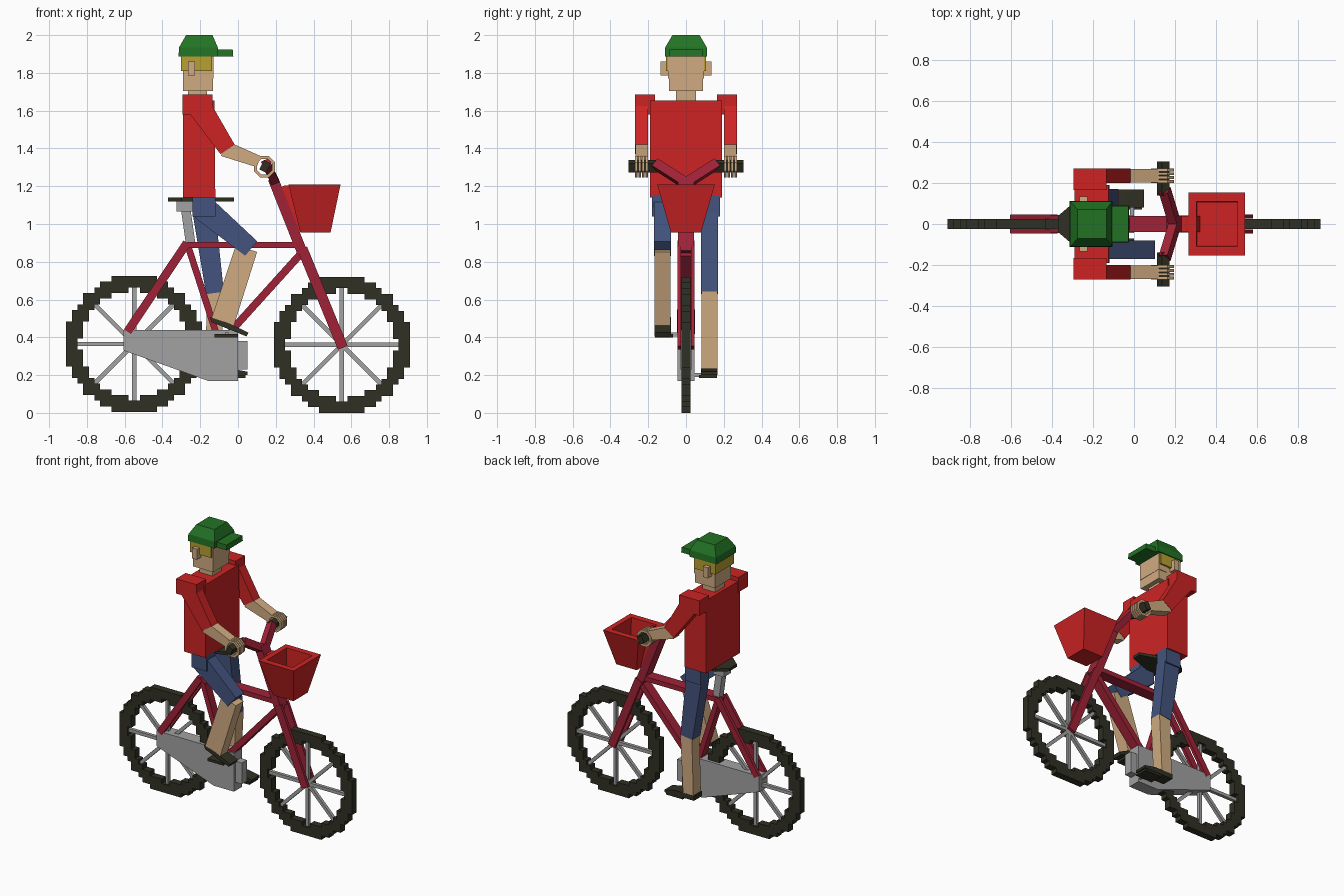
import bpy, bmesh, math
from mathutils import Vector

if "Cube" in bpy.data.objects:
    bpy.data.objects.remove(bpy.data.objects["Cube"])


def mat(name, r, g, b):
    m = bpy.data.materials.new(name)
    m.diffuse_color = (r, g, b, 1)
    m.use_nodes = True
    m.node_tree.nodes["Principled BSDF"].inputs["Base Color"].default_value = m.diffuse_color
    return m


RED = mat("bright_red", .61, .017, .017)
CRIMSON = mat("crimson", .35, .016, .038)
SKIN = mat("skin", .63, .41, .22)
BLUE = mat("denim_blue", .056, .088, .21)
GREEN = mat("cap_green", .016, .17, .018)
YELLOW = mat("blond", .48, .35, .03)
GREY = mat("metal_grey", .36, .36, .36)
BLACK = mat("rubber_black", .03, .03, .018)


def finish(name, bm, m):
    bmesh.ops.recalc_face_normals(bm, faces=bm.faces)
    me = bpy.data.meshes.new(name)
    bm.to_mesh(me)
    bm.free()
    me.materials.append(m)
    ob = bpy.data.objects.new(name, me)
    bpy.context.collection.objects.link(ob)
    return ob


def loft(name, loops, m):
    """Closed solid through equally long loops of points."""
    bm = bmesh.new()
    rings = [[bm.verts.new(p) for p in lp] for lp in loops]
    n = len(rings[0])
    for a, b in zip(rings, rings[1:]):
        for i in range(n):
            j = (i + 1) % n
            bm.faces.new((a[i], a[j], b[j], b[i]))
    bm.faces.new(rings[0])
    bm.faces.new(rings[-1])
    return finish(name, bm, m)


def rect(x0, x1, y0, y1, z):
    return [(x0, y0, z), (x1, y0, z), (x1, y1, z), (x0, y1, z)]


def box(name, x0, x1, y0, y1, z0, z1, m):
    return loft(name, [rect(x0, x1, y0, y1, z0), rect(x0, x1, y0, y1, z1)], m)


def side_box(name, s, x0, x1, y0, y1, z0, z1, m):
    return box(name, x0, x1, s * y0, s * y1, z0, z1, m)


def prism(name, pts, y0, y1, m):
    """Side profile in x and z, extended across y."""
    return loft(name, [[(x, y, z) for x, z in pts] for y in (y0, y1)], m)


def bar(name, p, q, w, d, m, w2=None, up=(0, 1, 0)):
    """Square bar from p to q, w thick in the side plane and d across."""
    p, q = Vector(p), Vector(q)
    side = (q - p).cross(Vector(up)).normalized()
    across = side.cross(q - p).normalized() * d / 2
    loops = []
    for c, k in ((p, w), (q, w2 or w)):
        s = side * k / 2
        loops.append([c - s - across, c + s - across, c + s + across, c - s + across])
    return loft(name, loops, m)


# Wheels: stepped tyres with eight spokes
def wheel(label, cx, cz):
    c, n = .03, 12
    bm = bmesh.new()
    for i in range(-n, n):
        for k in range(-n, n):
            if .287 < math.hypot(i + .5, k + .5) * c < .361:
                bm.faces.new([bm.verts.new((cx + (i + a) * c, -.025, cz + (k + b) * c))
                              for a, b in ((0, 0), (1, 0), (1, 1), (0, 1))])
    bmesh.ops.remove_doubles(bm, verts=bm.verts, dist=.001)
    ext = bmesh.ops.extrude_face_region(bm, geom=bm.faces[:], use_keep_orig=True)
    bmesh.ops.translate(bm, vec=(0, .05, 0),
                        verts=[g for g in ext["geom"] if isinstance(g, bmesh.types.BMVert)])
    finish(label + "_tyre", bm, BLACK)
    for i in range(4):
        a = i * math.pi / 4
        v = Vector((math.cos(a), 0, math.sin(a))) * .3
        o = Vector((cx, 0, cz))
        bar(label + "_spoke", o - v, o + v, .023, .023, GREY)


wheel("rear_wheel", -.55, .365)
wheel("front_wheel", .55, .36)

# Chain case and crank
prism("chain_case", [(-.605, .44), (0, .44), (0, .17), (-.16, .17), (-.605, .33)],
      -.045, .045, GREY)
box("chain_case_nose", -.02, .05, -.028, .028, .23, .38, GREY)
side_box("crank_axle_low", 1, -.02, .0, .03, .1, .19, .21, GREY)
side_box("crank_axle_high", -1, -.07, -.05, .03, .1, .405, .425, GREY)
box("left_pedal", -.09, .04, .07, .165, .185, .2, BLACK)
box("right_pedal", -.125, 0, -.165, -.07, .4, .418, BLACK)

# Frame tubes
box("top_tube", -.27, .33, -.04, .04, .872, .905, CRIMSON)
bar("seat_tube", (-.27, 0, .9), (-.115, 0, .42), .035, .06, CRIMSON)
bar("down_tube", (.335, 0, .845), (-.04, 0, .43), .04, .07, CRIMSON)
bar("steering_tube", (.34, 0, .85), (.185, 0, 1.24), .055, .085, CRIMSON)
for s in (-1, 1):
    bar("seat_stay", (-.27, s * .033, .9), (-.585, s * .036, .43), .045, .022, CRIMSON)
    bar("fork_blade", (.34, s * .036, .87), (.555, s * .036, .345), .055, .02, CRIMSON)
    bar("handlebar_arm", (.2, 0, 1.215), (.15, s * .165, 1.32), .05, .045, CRIMSON,
        up=(1, 0, .4))
    bar("grip", (.143, s * .14, 1.305), (.143, s * .305, 1.305), .055, .04, BLACK,
        up=(.9, 0, -.45))

# Saddle
bar("seat_post", (-.28, 0, 1.1), (-.25, 0, .89), .05, .05, GREY)
box("seat_clamp", -.325, -.24, -.04, .04, 1.065, 1.12, GREY)
saddle = [(-.37, -.04), (-.3, -.1), (-.22, -.1), (-.02, -.03),
          (-.02, .03), (-.22, .1), (-.3, .1), (-.37, .04)]
loft("saddle", [[(x, y, z) for x, y in saddle] for z in (1.12, 1.14)], BLACK)

# Basket: sloped shell with a straight hollow
loft("basket", [rect(.305, .505, -.105, .105, 1.05), rect(.305, .505, -.11, .11, 1.21),
                rect(.267, .543, -.153, .153, 1.21), rect(.33, .49, -.08, .08, .955)], RED)
prism("basket_bracket", [(.215, 1.19), (.25, 1.205), (.29, 1.2), (.34, .96), (.315, .96)],
      -.04, .04, RED)

# Torso and arms
loft("torso", [rect(-.29, -.12, -.19, .19, 1.14), rect(-.29, -.125, -.19, .19, 1.655)], RED)
for s in (-1, 1):
    side_box("shoulder", s, -.295, -.135, .165, .27, 1.58, 1.685, RED)
    y = s * .235
    bar("upper_arm", (-.205, y, 1.62), (-.055, y, 1.395), .125, .07, RED, .09)
    bar("forearm", (-.075, y, 1.4), (.11, y, 1.33), .085, .066, SKIN, .062)
    # Fingers curl round the grip as flat eight-sided rings
    for i in range(4):
        fy = s * (.208 + i * .0185)
        bm = bmesh.new()
        rings = []
        for r, dy in ((.061, -.007), (.061, .007), (.044, .007), (.044, -.007)):
            rings.append([bm.verts.new((.14 + r * math.cos((j + .5) * math.pi / 4), fy + dy,
                                        1.303 + r * math.sin((j + .5) * math.pi / 4)))
                          for j in range(8)])
        for k in range(4):
            a, b = rings[k], rings[(k + 1) % 4]
            for j in range(8):
                h = (j + 1) % 8
                bm.faces.new((a[j], a[h], b[h], b[j]))
        finish("finger", bm, SKIN)
    side_box("hip", s, -.24, -.12, .085, .18, 1.04, 1.15, BLUE)

# Left leg, stretched down
bar("left_thigh", (-.18, .125, 1.06), (-.122, .125, .635), .12, .09, BLUE, .095)
bar("left_shin", (-.118, .125, .645), (-.135, .125, .21), .09, .085, SKIN, .08)
prism("left_shoe", [(-.18, .2), (.05, .2), (.05, .218), (-.04, .235), (-.18, .235)],
      .08, .168, BLACK)

# Right leg, bent at the knee
bar("right_thigh", (-.185, -.125, 1.085), (.07, -.125, .87), .135, .09, BLUE, .1)
bar("right_shin", (.045, -.125, .87), (-.085, -.125, .47), .118, .085, SKIN, .125)
prism("right_shoe", [(-.15, .508), (-.05, .475), (.055, .425), (.045, .405), (-.14, .48)],
      -.168, -.08, BLACK)

# Head with hair, ears and cap
box("neck", -.265, -.165, -.052, .052, 1.64, 1.71, SKIN)
box("head", -.29, -.132, -.09, .09, 1.705, 1.895, SKIN)
box("hair", -.303, -.137, -.105, .105, 1.81, 1.892, YELLOW)
box("face", -.2, -.13, -.094, .094, 1.77, 1.89, SKIN)
for s in (-1, 1):
    side_box("ear", s, -.265, -.227, .09, .135, 1.785, 1.86, SKIN)
loft("cap", [rect(-.315, -.105, -.112, .112, 1.888), rect(-.312, -.107, -.11, .11, 1.935),
             rect(-.275, -.135, -.072, .072, 2.0)], GREEN)
loft("cap_brim", [rect(-.12, -.025, -.09, .09, 1.888), rect(-.12, -.028, -.088, .088, 1.925)],
     GREEN)
